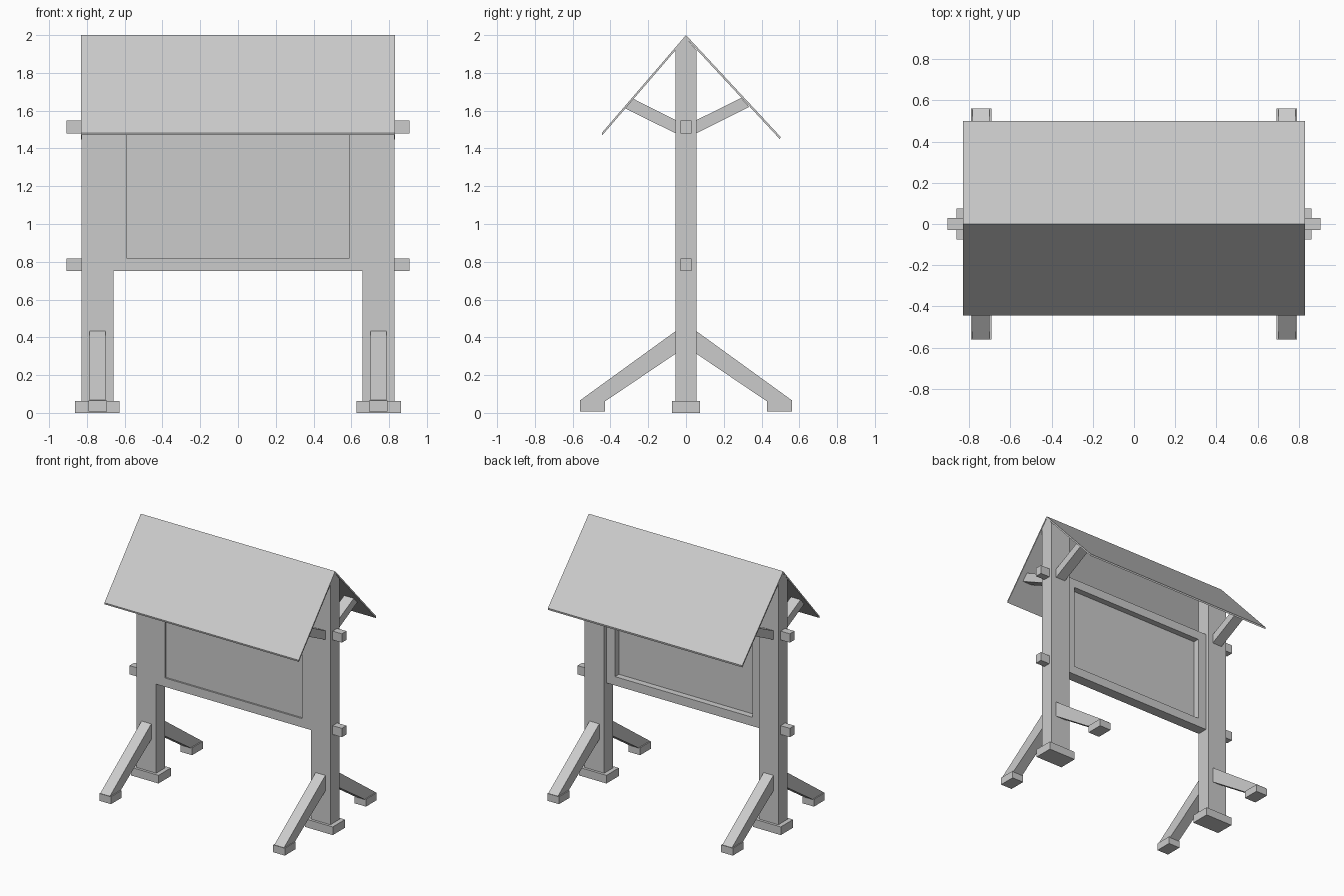
import bpy

if "Cube" in bpy.data.objects:
    bpy.data.objects.remove(bpy.data.objects["Cube"])


def prism(name, profile, x0, x1):
    """Extrude a (y, z) outline along x."""
    n = len(profile)
    verts = [(x, y, z) for x in (x0, x1) for y, z in profile]
    faces = [tuple(range(n)), tuple(range(2 * n - 1, n - 1, -1))]
    faces += [(i, i + n, (i + 1) % n + n, (i + 1) % n) for i in range(n)]
    mesh = bpy.data.meshes.new(name)
    mesh.from_pydata(verts, [], faces)
    # consistent outward normals
    import bmesh
    bm = bmesh.new()
    bm.from_mesh(mesh)
    bmesh.ops.recalc_face_normals(bm, faces=bm.faces)
    bm.to_mesh(mesh)
    bm.free()
    obj = bpy.data.objects.new(name, mesh)
    bpy.context.collection.objects.link(obj)
    return obj


def box(name, x0, x1, y0, y1, z0, z1):
    return prism(name, [(y0, z0), (y1, z0), (y1, z1), (y0, z1)], x0, x1)


POST = 0.055      # half depth of the posts
BACK = 0.028      # back of the frame, half depth of the beams

for s, side in ((-1, "left"), (1, "right")):
    # pointed post on a base block
    prism(f"{side}_post", [(-POST, 0.03), (POST, 0.03), (POST, 1.92),
                           (0, 1.985), (-POST, 1.92)], *sorted((s * 0.66, s * 0.828)))
    box(f"{side}_post_base", *sorted((s * 0.627, s * 0.862)), -0.075, 0.075, 0, 0.063)

    # beam ends poking through the posts
    for z, level in ((0.75, "lower"), (1.48, "upper")):
        box(f"{side}_{level}_beam_end", *sorted((s * 0.80, s * 0.907)),
            -BACK, BACK, z, z + 0.068)

    # frame stile beside the post
    box(f"{side}_frame_stile", *sorted((s * 0.587, s * 0.665)),
        -POST, BACK, 0.818, 1.48)

    for t, end in ((-1, "front"), (1, "back")):
        # slanted leg brace and its foot
        leg = [(0.045, 0.44), (0.56, 0.067), (0.555, 0.06), (0.43, 0.06), (0.045, 0.32)]
        prism(f"{side}_{end}_leg", [(t * y, z) for y, z in leg],
              *sorted((s * 0.702, s * 0.785)))
        box(f"{side}_{end}_foot", *sorted((s * 0.693, s * 0.792)),
            *sorted((t * 0.43, t * 0.56)), 0.008, 0.065)
        # roof bracket, cut to the roof slope
        tip = [(0.335, 1.62), (0.292, 1.667)] if t > 0 else [(0.322, 1.612), (0.277, 1.662)]
        arm = [(0.045, 1.475)] + tip + [(0.045, 1.545)]
        prism(f"{side}_{end}_roof_bracket", [(t * y, z) for y, z in arm],
              *sorted((s * 0.702, s * 0.785)))

# rails between the posts
for z, level in ((0.75, "lower"), (1.48, "upper")):
    box(f"{level}_frame_rail", -0.665, 0.665, -POST, BACK, z, z + 0.068)

# notice panel, shallow at the front and deep at the back
box("notice_panel", -0.60, 0.60, -0.042, -0.02, 0.80, 1.50)

# two thin roof boards, the back one longer
prism("front_roof", [(0, 2), (-0.445, 1.483), (-0.443, 1.47), (0, 1.984)], -0.83, 0.83)
prism("back_roof", [(0, 2), (0.5, 1.462), (0.498, 1.448), (0, 1.984)], -0.83, 0.83)
